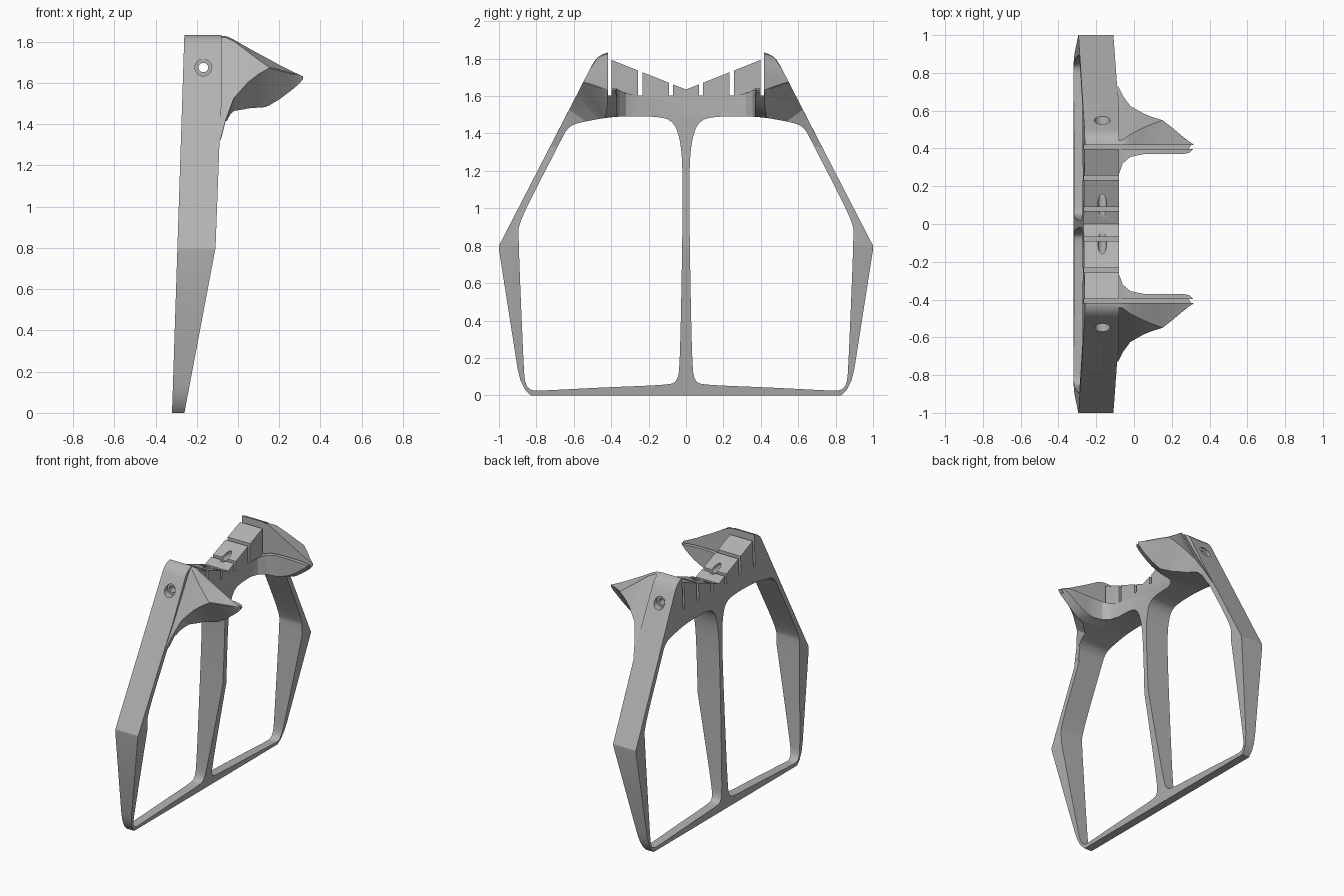
import bpy, bmesh, math

if "Cube" in bpy.data.objects:
    bpy.data.objects.remove(bpy.data.objects["Cube"])

grey = bpy.data.materials.new("plain_grey")
grey.diffuse_color = (0.45, 0.45, 0.45, 1)
grey.use_nodes = True
grey.node_tree.nodes["Principled BSDF"].inputs["Base Color"].default_value = grey.diffuse_color


def make_object(name, bm):
    bmesh.ops.recalc_face_normals(bm, faces=bm.faces)
    mesh = bpy.data.meshes.new(name)
    bm.to_mesh(mesh)
    bm.free()
    obj = bpy.data.objects.new(name, mesh)
    bpy.context.collection.objects.link(obj)
    mesh.materials.append(grey)
    return obj


def loft(name, rings):
    """Skin a list of equal-length closed rings and cap both ends."""
    bm = bmesh.new()
    vs = [[bm.verts.new(p) for p in ring] for ring in rings]
    n = len(rings[0])
    for a, b in zip(vs, vs[1:]):
        for i in range(n):
            j = (i + 1) % n
            bm.faces.new((a[i], a[j], b[j], b[i]))
    bm.faces.new(vs[0])
    bm.faces.new(vs[-1])
    return make_object(name, bm)


def prism_x(name, pts, x0, x1):
    return loft(name, [[(x, y, z) for y, z in pts] for x in (x0, x1)])


def prism_y(name, pts, y0, y1):
    return loft(name, [[(x, y, z) for x, z in pts] for y in (y0, y1)])


def circle(x, z, r, n=32):
    return [(x + r * math.cos(2 * math.pi * i / n), z + r * math.sin(2 * math.pi * i / n)) for i in range(n)]


def rounded(pts, steps=3):
    """Corner cutting turns a control polygon into a smooth closed curve."""
    for _ in range(steps):
        out = []
        for a, b in zip(pts, pts[1:] + pts[:1]):
            for t in (0.25, 0.75):
                out.append((a[0] + (b[0] - a[0]) * t, a[1] + (b[1] - a[1]) * t))
        pts = out
    return pts


def combine(target, tool, operation):
    mod = target.modifiers.new("cut", 'BOOLEAN')
    mod.operation = operation
    mod.solver = 'EXACT'
    mod.object = tool
    bpy.context.view_layer.objects.active = target
    bpy.ops.object.modifier_apply(modifier=mod.name)
    bpy.data.objects.remove(tool, do_unlink=True)


# Frame outline seen from the side, mirrored about y = 0
half = [(0.83, 0), (0.86, 0.03), (0.885, 0.08), (0.9, 0.14), (1, 0.78), (1, 0.8), (0.5, 1.77),
        (0.485, 1.793), (0.465, 1.812), (0.445, 1.824), (0.42, 1.832), (0.408, 1.832), (0.408, 1.797)]
outline = half + [(0, 1.635)] + [(-y, z) for y, z in reversed(half)]
frame = prism_x("stand_frame", outline, -0.5, 0.2)

# Tapering depth of the frame
depth = [(-0.32, 0), (-0.26, 0), (-0.109, 0.8), (-0.091, 1.28), (-0.08, 1.5), (-0.08, 1.9), (-0.258, 1.9)]
combine(frame, prism_y("depth_helper", depth, -1.2, 1.2), 'INTERSECT')

# Flared wings: x, top z, facet edge, outer low edge, underside, inner y, lip z
stations = [
    (-0.14, 1.70, (0.48, 1.68), (0.66, 1.40), (0.50, 1.44), 0.30, 1.58),
    (-0.085, 1.83, (0.44, 1.82), (0.73, 1.323), (0.50, 1.38), 0.25, 1.60),
    (-0.06, 1.83, (0.445, 1.82), (0.68, 1.42), (0.48, 1.39), 0.32, 1.615),
    (-0.02, 1.812, (0.475, 1.803), (0.625, 1.527), (0.46, 1.41), 0.355, 1.63),
    (0.05, 1.772, (0.51, 1.75), (0.585, 1.605), (0.45, 1.455), 0.37, 1.64),
    (0.10, 1.745, (0.53, 1.712), (0.565, 1.643), (0.44, 1.472), 0.37, 1.64),
    (0.15, 1.718, (0.549, 1.677), (0.55, 1.672), (0.43, 1.49), 0.37, 1.64),
    (0.20, 1.69, (0.51, 1.665), (0.511, 1.66), (0.425, 1.52), 0.37, 1.64),
    (0.26, 1.66, (0.46, 1.648), (0.461, 1.643), (0.42, 1.565), 0.37, 1.635),
    (0.295, 1.643, (0.433, 1.638), (0.434, 1.634), (0.42, 1.595), 0.378, 1.63),
    (0.315, 1.634, (0.42, 1.632), (0.421, 1.629), (0.419, 1.618), 0.40, 1.628),
]
for s in (1, -1):
    rings = []
    for x, top, facet, low, under, yi, lip in stations:
        inner_low = min(under[1] + 0.03, lip - 0.008)
        sec = [(0.408, top), facet, low, under, (yi, inner_low), (yi, lip), (0.408, lip)]
        rings.append([(x, s * y, z) for y, z in sec])
    combine(frame, loft("wing", rings), 'UNION')

# Large rounded windows either side of the centre post
window = [(0.02, 0.8), (0.032, 0.18), (0.045, 0.07), (0.11, 0.055), (0.45, 0.042), (0.77, 0.025),
          (0.83, 0.025), (0.86, 0.06), (0.868, 0.15), (0.897, 0.85), (0.892, 0.93), (0.68, 1.34),
          (0.63, 1.44), (0.54, 1.465), (0.38, 1.492), (0.16, 1.492), (0.07, 1.47), (0.03, 1.37),
          (0.017, 1.2)]
for s in (1, -1):
    pts = [(s * y, z) for y, z in rounded(window)]
    combine(frame, prism_x("window_helper", pts, -0.6, 0.6), 'DIFFERENCE')

# Narrow slots across the top
for s in (1, -1):
    for a, b in ((0.07, 0.09), (0.232, 0.256), (0.398, 0.418)):
        pts = [(s * a, 1.603), (s * b, 1.603), (s * b, 2), (s * a, 2)]
        combine(frame, prism_x("slot_helper", pts, -0.6, 0.6), 'DIFFERENCE')

# Through bolt hole with counterbores on the outer faces
combine(frame, prism_y("bolt_helper", circle(-0.168, 1.675, 0.023), -1.1, 1.1), 'DIFFERENCE')
for s in (1, -1):
    combine(frame, prism_y("bore_helper", circle(-0.168, 1.675, 0.041), s * 0.52, s * 1.1), 'DIFFERENCE')

bpy.ops.object.select_all(action='DESELECT')
frame.select_set(True)
bpy.context.view_layer.objects.active = frame
bpy.ops.object.shade_smooth_by_angle(angle=math.radians(25))
